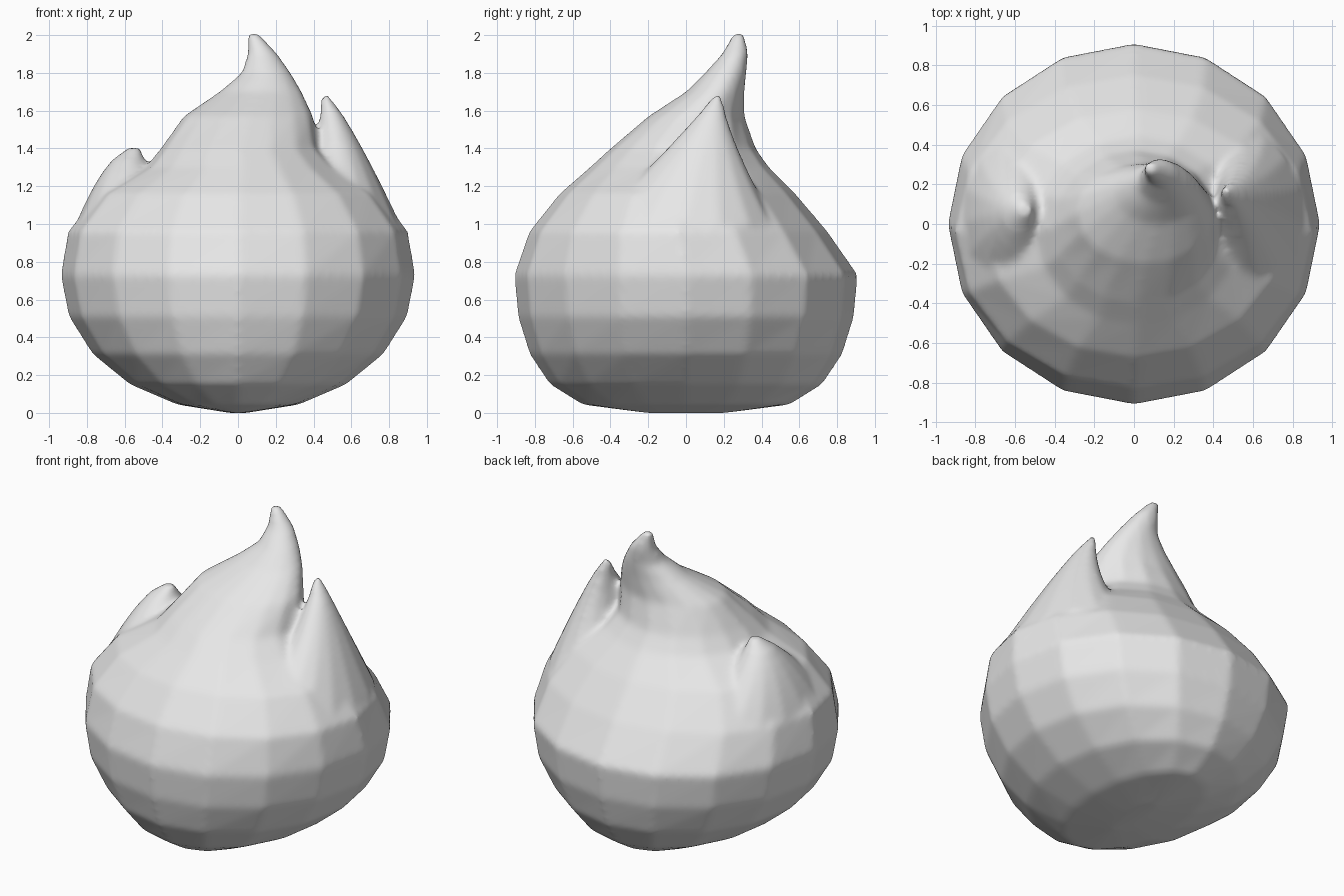
import bpy
import bmesh
import math
from mathutils import Vector

SIDES = 16

default_cube = bpy.data.objects.get("Cube")
if default_cube:
    bpy.data.objects.remove(default_cube, do_unlink=True)

light_grey = bpy.data.materials.new("light_grey")
light_grey.use_nodes = True
light_grey.diffuse_color = (0.8, 0.8, 0.8, 1)
shader = light_grey.node_tree.nodes["Principled BSDF"]
shader.inputs["Base Color"].default_value = light_grey.diffuse_color


def add_oval(bm, height, left, right, front, back):
    """Add one level ring of vertices that fills the given extents."""
    centre = Vector((left + right, front + back, 2 * height)) / 2
    ring = []
    for step in range(SIDES):
        angle = math.tau * step / SIDES
        offset = Vector((math.cos(angle) * (right - left),
                         math.sin(angle) * (back - front), 0)) / 2
        ring.append(bm.verts.new(centre + offset))
    return ring


def add_loft(bm, ovals):
    """Skin a stack of ovals into one closed shell."""
    rings = [add_oval(bm, *oval) for oval in ovals]
    for lower, upper in zip(rings, rings[1:]):
        for step in range(SIDES):
            bm.faces.new((lower[step - 1], lower[step], upper[step], upper[step - 1]))
    bm.faces.new(reversed(rings[0]))
    bm.faces.new(rings[-1])


def bowl_ovals(height, width, depth, levels):
    """Rounded underside: circular across, flatter from front to back."""
    ovals = []
    for level in range(levels):
        angle = math.pi / 2 * (level + 0.15) / (levels - 0.85)
        across = width * math.sin(angle)
        along = depth * math.sin(angle) ** 0.47
        rise = height * (1 - math.cos(angle)) if level else 0
        ovals.append((rise, -across, across, -along, along))
    return ovals


def tip_ovals(base_height, tip_height, tip, base, powers, levels):
    """Taper each edge of the base towards the tip at its own rate."""
    ovals = []
    for level in range(levels):
        remaining = 1 - level / (levels - 0.9)
        edges = [end + (start - end) * remaining ** power
                 for end, start, power in zip(tip, base, powers)]
        height = tip_height + (base_height - tip_height) * remaining
        ovals.append((height, *edges))
    return ovals


# Upper body, drawn up into the main tip that leans to the back
crown = [
    (0.96, -0.9, 0.9, -0.83, 0.75),
    (1.16, -0.74, 0.75, -0.67, 0.58),
    (1.3, -0.49, 0.53, -0.51, 0.44),
    (1.4, -0.41, 0.43, -0.4, 0.37),
    (1.57, -0.29, 0.4, -0.2, 0.31),
    (1.7, -0.1, 0.34, 0, 0.31),
    (1.8, 0.02, 0.28, 0.1, 0.32),
    (1.9, 0.05, 0.21, 0.19, 0.33),
    (2.01, 0.05, 0.11, 0.25, 0.31),
]
flame = bmesh.new()
add_loft(flame, bowl_ovals(height=0.73, width=0.94, depth=0.91, levels=6) + crown)

# Tall side tip, steep on its inner edge
add_loft(flame, tip_ovals(
    base_height=1, tip_height=1.69,
    tip=(0.44, 0.47, 0.15, 0.19),
    base=(0.2, 0.86, -0.5, 0.48),
    powers=(2.2, 0.83, 1.1, 1.4), levels=8))

# Short side tip, rounded on its outer edge
add_loft(flame, tip_ovals(
    base_height=0.95, tip_height=1.41,
    tip=(-0.55, -0.52, 0.05, 0.09),
    base=(-0.88, -0.2, -0.48, 0.48),
    powers=(0.55, 1.3, 0.9, 0.9), levels=8))

# Fuse the three shells into one skin with soft joins
mesh = bpy.data.meshes.new("flame_body")
flame.to_mesh(mesh)
flame.free()
mesh.materials.append(light_grey)
body = bpy.data.objects.new("flame_body", mesh)
bpy.context.collection.objects.link(body)
fuse = body.modifiers.new("fuse", "REMESH")
fuse.mode = "VOXEL"
fuse.voxel_size = 0.02
fuse.use_smooth_shade = True
soften = body.modifiers.new("soften", "SMOOTH")
soften.factor = 0.5
soften.iterations = 7
